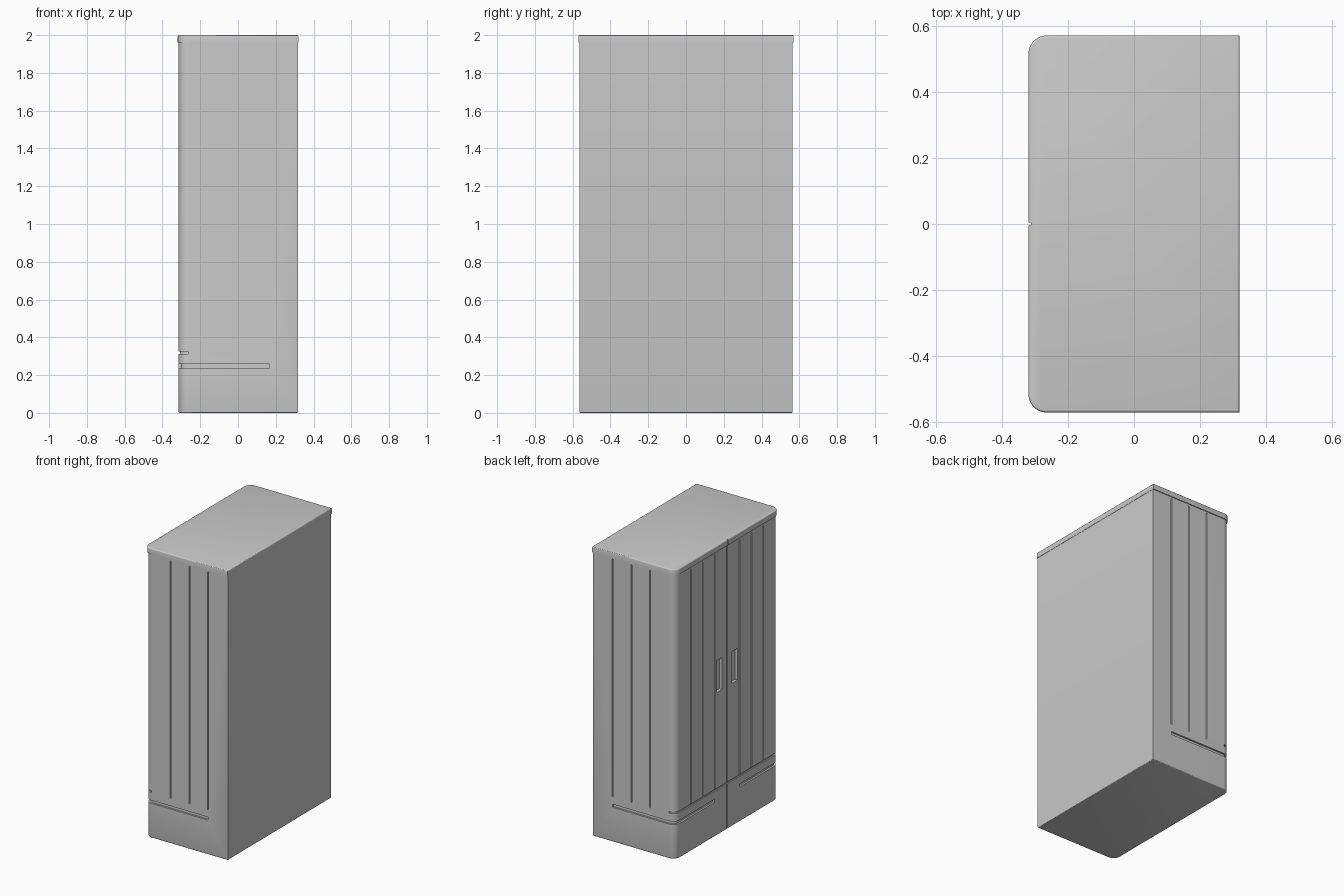
import bpy, bmesh, math

if "Cube" in bpy.data.objects:
    bpy.data.objects.remove(bpy.data.objects["Cube"])

XF, XB, YS, R = -0.314, 0.317, 0.564, 0.05   # body front, back, half width, corner radius
CAP_Z = 1.96


def outline(xf, xb, ys, r, n=12):
    """Half plan outline on the +y side: back edge to front, with outward normals."""
    pts = [((xb, ys), (0, 1))]
    for i in range(n + 1):
        a = math.pi / 2 + math.pi / 2 * i / n
        c, s = math.cos(a), math.sin(a)
        pts.append(((xf + r + r * c, ys - r + r * s), (c, s)))
    return pts


def mesh_object(name, bm):
    bmesh.ops.recalc_face_normals(bm, faces=bm.faces)
    me = bpy.data.meshes.new(name)
    bm.to_mesh(me)
    bm.free()
    ob = bpy.data.objects.new(name, me)
    bpy.context.collection.objects.link(ob)
    return ob


def slab(name, xf, xb, ys, r, z0, z1, bevel_z, bevel):
    """Extruded plan with the rim at height bevel_z softened."""
    half = [p for p, _ in outline(xf, xb, ys, r)]
    plan = half + [(x, -y) for x, y in reversed(half)]
    bm = bmesh.new()
    face = bm.faces.new([bm.verts.new((x, y, z0)) for x, y in plan])
    ext = bmesh.ops.extrude_face_region(bm, geom=[face])
    bmesh.ops.translate(bm, vec=(0, 0, z1 - z0),
                        verts=[v for v in ext["geom"] if isinstance(v, bmesh.types.BMVert)])
    rim = [e for e in bm.edges if all(abs(v.co.z - bevel_z) < 1e-5 for v in e.verts)]
    bmesh.ops.bevel(bm, geom=rim, offset=bevel, segments=3, profile=0.5, affect='EDGES')
    return mesh_object(name, bm)


def box(x0, x1, y0, y1, z0, z1):
    bm = bmesh.new()
    bmesh.ops.create_cube(bm, size=1)
    for v in bm.verts:
        v.co = (x1 if v.co.x > 0 else x0, y1 if v.co.y > 0 else y0, z1 if v.co.z > 0 else z0)
    return mesh_object("cutter", bm)


def band(path, z0, z1, depth):
    """Rectangular cutter that follows the outline around the corners."""
    bm = bmesh.new()
    rings = []
    for (x, y), (nx, ny) in path:
        rings.append([bm.verts.new((x + nx * d, y + ny * d, z))
                      for d, z in ((-depth, z0), (0.02, z0), (0.02, z1), (-depth, z1))])
    for a, b in zip(rings, rings[1:]):
        for i in range(4):
            j = (i + 1) % 4
            bm.faces.new((a[i], a[j], b[j], b[i]))
    bm.faces.new(rings[0])
    bm.faces.new(rings[-1])
    return mesh_object("cutter", bm)


def mirror_path(path):
    return [((x, -y), (nx, -ny)) for (x, y), (nx, ny) in path]


def carve(target, cutter):
    cutter.hide_render = True
    mod = target.modifiers.new("carve", 'BOOLEAN')
    mod.operation = 'DIFFERENCE'
    mod.solver = 'EXACT'
    mod.object = cutter
    bpy.context.view_layer.objects.active = target
    bpy.ops.object.modifier_apply(modifier=mod.name)
    bpy.data.objects.remove(cutter)


# Main parts
body = slab("wardrobe_body", XF, XB, YS, R, 0, CAP_Z, 0, 0.006)
cap = slab("top_cap", XF - 0.005, XB + 0.002, YS + 0.006, R + 0.004, CAP_Z, 2.0, 2.0, 0.007)

# Gap between doors and drawers, wrapping both front corners
corner = outline(XF, XB, YS, R)[1:]
carve(body, band(corner + mirror_path(corner)[::-1], 0.312, 0.324, 0.008))

# Centre gap through doors, drawers and cap
carve(body, box(-0.4, XF + 0.008, -0.004, 0.004, -0.1, 2.1))
carve(cap, box(-0.4, XF + 0.002, -0.004, 0.004, 1.9, 2.1))

# Drawer grip slots, running from the sides around to the front
slot = [((0.166, YS), (0, 1))] + corner + [((XF, 0.14), (-1, 0))]
for path in (slot, mirror_path(slot)):
    carve(body, band(path, 0.237, 0.258, 0.012))

for s in (-1, 1):
    # Plank grooves on the door fronts
    for y in (0.135, 0.265, 0.395):
        carve(body, box(-0.4, XF + 0.007, s * y - 0.004, s * y + 0.004, 0.318, 1.945))
    # Plank grooves on the sides
    for x in (-0.121, 0.023, 0.166):
        ya, yb = sorted((s * (YS - 0.007), s * 0.7))
        carve(body, box(x - 0.004, x + 0.004, ya, yb, 0.31, 1.95))
    # Recessed door handles
    carve(body, box(-0.4, XF + 0.02, s * 0.085 - 0.03, s * 0.085 + 0.03, 0.985, 1.205))

# Smooth curved corners, keep the cut edges crisp
for ob in (body, cap):
    bpy.ops.object.select_all(action='DESELECT')
    ob.select_set(True)
    bpy.context.view_layer.objects.active = ob
    bpy.ops.object.shade_smooth_by_angle(angle=math.radians(35))
